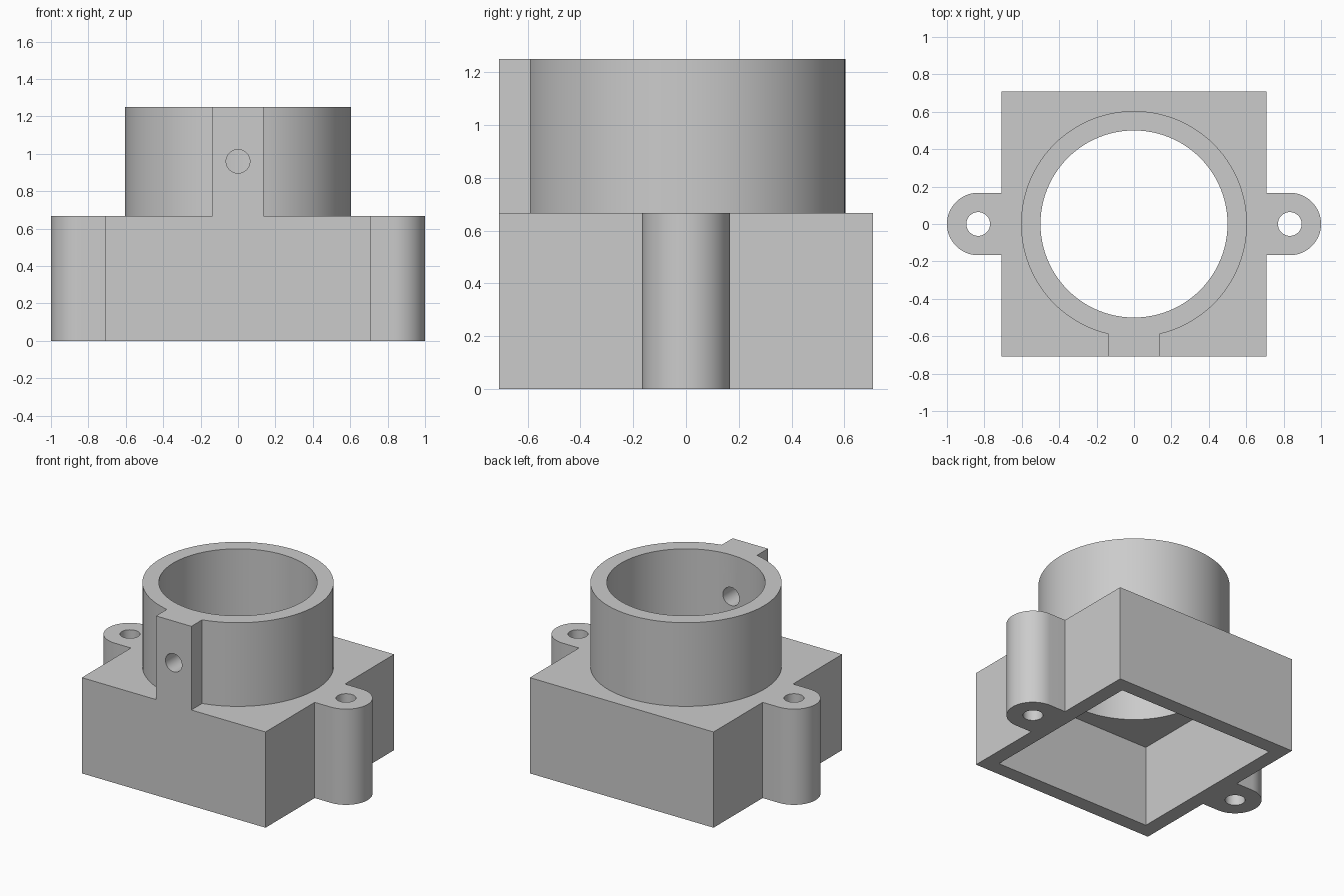
import bpy, bmesh
from math import sin, cos, pi, asin, radians
from mathutils import Matrix

cube = bpy.data.objects.get("Cube")
if cube:
    bpy.data.objects.remove(cube, do_unlink=True)

# Main dimensions
HALF, BASE_H, TOP = 0.708, 0.667, 1.25
EAR_X, EAR_R, HOLE_R = 0.833, 0.167, 0.0635
RING_R, BORE_R = 0.604, 0.5
TAB_W, TAB_HOLE_Z = 0.136, 0.96
POCKET, POCKET_H = 0.605, 0.567

grey = bpy.data.materials.new("plain grey")
grey.use_nodes = True
colour = (0.6, 0.6, 0.6, 1)
grey.diffuse_color = colour
grey.node_tree.nodes["Principled BSDF"].inputs["Base Color"].default_value = colour


def arc(cx, r, start, end, steps):
    return [(cx + r * cos(start + (end - start) * i / steps),
             r * sin(start + (end - start) * i / steps)) for i in range(steps + 1)]


def prism(name, outline, z0, z1, matrix=None):
    """Extrude a closed outline from z0 to z1."""
    bm = bmesh.new()
    face = bm.faces.new([bm.verts.new((x, y, z0)) for x, y in outline])
    new = bmesh.ops.extrude_face_region(bm, geom=[face])["geom"]
    bmesh.ops.translate(bm, vec=(0, 0, z1 - z0),
                        verts=[v for v in new if isinstance(v, bmesh.types.BMVert)])
    if matrix:
        bm.transform(matrix)
    bmesh.ops.recalc_face_normals(bm, faces=bm.faces)
    mesh = bpy.data.meshes.new(name)
    bm.to_mesh(mesh)
    bm.free()
    obj = bpy.data.objects.new(name, mesh)
    bpy.context.collection.objects.link(obj)
    mesh.materials.append(grey)
    return obj


def circle(cx, r, steps):
    return arc(cx, r, 0, 2 * pi, steps)[:-1]


def combine(target, other, operation):
    """Apply a boolean and remove the helper."""
    mod = target.modifiers.new("combine", "BOOLEAN")
    mod.object, mod.operation, mod.solver = other, operation, "EXACT"
    bpy.ops.object.select_all(action="DESELECT")
    bpy.context.view_layer.objects.active = target
    target.select_set(True)
    bpy.ops.object.modifier_apply(modifier=mod.name)
    bpy.data.objects.remove(other, do_unlink=True)


# Square base with a rounded mounting ear on each side
right_half = [(HALF, -HALF), (HALF, -EAR_R)]
right_half += arc(EAR_X, EAR_R, -pi / 2, pi / 2, 32)
right_half += [(HALF, EAR_R), (HALF, HALF)]
housing = prism("mount_housing", right_half + [(-x, -y) for x, y in right_half], 0, BASE_H)

# Collar with a flat tab at the front
gap = asin(TAB_W / RING_R)
collar = arc(0, RING_R, -pi / 2 + gap, 1.5 * pi - gap, 96)
collar += [(-TAB_W, -HALF), (TAB_W, -HALF)]
combine(housing, prism("collar", collar, BASE_H, TOP), "UNION")

# Square pocket underneath, then the round bore
square = [(-POCKET, -POCKET), (POCKET, -POCKET), (POCKET, POCKET), (-POCKET, POCKET)]
combine(housing, prism("pocket_cutter", square, -0.1, POCKET_H), "DIFFERENCE")
combine(housing, prism("bore_cutter", circle(0, BORE_R, 96), 0.3, TOP + 0.1), "DIFFERENCE")

# Screw holes through the ears
for side in (-1, 1):
    cutter = prism("ear_hole_cutter", circle(side * EAR_X, HOLE_R, 40), -0.1, BASE_H + 0.1)
    combine(housing, cutter, "DIFFERENCE")

# Set screw hole through the tab
turn = Matrix.Translation((0, 0, TAB_HOLE_Z)) @ Matrix.Rotation(pi / 2, 4, "X")
combine(housing, prism("tab_hole_cutter", circle(0, HOLE_R, 40), 0.3, 0.9, turn), "DIFFERENCE")

bpy.ops.object.select_all(action="DESELECT")
housing.select_set(True)
bpy.context.view_layer.objects.active = housing
bpy.ops.object.shade_smooth_by_angle(angle=radians(30))
